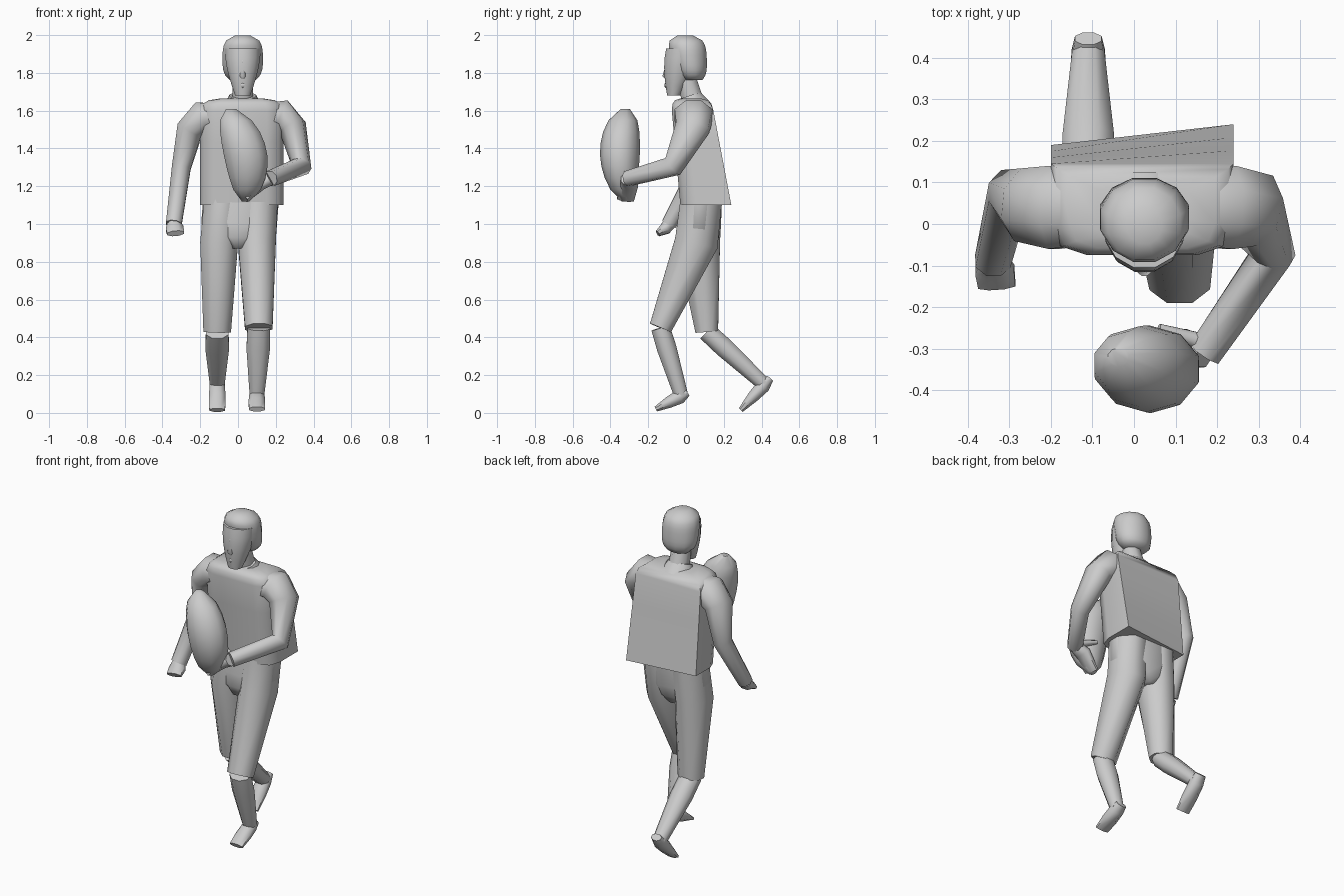
import bpy
import bmesh
from math import sin, cos, pi, tau, radians
from mathutils import Vector

default = bpy.data.objects.get("Cube")
if default:
    bpy.data.objects.remove(default, do_unlink=True)

parts = []


def skin(name, rings):
    """Bridge equal-sized rings of points into a closed surface."""
    bm = bmesh.new()
    loops = [[bm.verts.new(point) for point in ring] for ring in rings]
    count = len(loops[0])
    for low, high in zip(loops, loops[1:]):
        for i in range(count):
            j = (i + 1) % count
            bm.faces.new((low[i], low[j], high[j], high[i]))
    bm.faces.new(loops[0])
    bm.faces.new(loops[-1])
    bmesh.ops.recalc_face_normals(bm, faces=bm.faces)
    mesh = bpy.data.meshes.new(name)
    bm.to_mesh(mesh)
    bm.free()
    obj = bpy.data.objects.new(name, mesh)
    bpy.context.collection.objects.link(obj)
    parts.append(obj)


def oval(centre, side, up, sides):
    """Polygon whose flat sides touch the given half sizes."""
    angles = [tau * (i + 0.5) / sides for i in range(sides)]
    return [centre + (side * cos(a) + up * sin(a)) / cos(pi / sides) for a in angles]


def level_oval(x, y, z, width, depth, sides=12):
    return oval(Vector((x, y, z)), Vector((width, 0, 0)), Vector((0, depth, 0)), sides)


def tube(name, path, widths, depths, ref=(1, 0, 0), sides=8):
    """Ovals square to a path; widths run along ref, depths across it."""
    path = [Vector(point) for point in path]
    steps = [(b - a).normalized() for a, b in zip(path, path[1:])]
    tangents = [(a + b).normalized() for a, b in zip(steps[:1] + steps, steps + steps[-1:])]
    side, last, rings = Vector(ref), tangents[0], []
    for point, tangent, width, depth in zip(path, tangents, widths, depths):
        side = last.rotation_difference(tangent) @ side
        side = (side - tangent * side.dot(tangent)).normalized()
        rings.append(oval(point, side * width, tangent.cross(side) * depth, sides))
        last = tangent
    skin(name, rings)


def spread(count, start=0.0, end=1.0):
    return [start + (end - start) * i / (count - 1) for i in range(count)]


# Jersey: flat back with sharp corners, chamfered front, rounded shoulders
OUTLINE = [(-1, 1), (-1, -.3), (-.9, -.8), (-.6, -1), (.6, -1), (.9, -.8), (1, -.3), (1, 1)]


def jersey_ring(t, shrink):
    front = -.03 - .045 * t
    ring = []
    for u, v in OUTLINE:
        back = .215 - .07 * t + .025 * u * (1 - t)
        middle, half = (front + back) / 2, (back - front) / 2
        ring.append((.02 + .22 * shrink * u, middle + half * shrink * v, 1.1 + t / 2))
    return ring


body = [jersey_ring(t, 1) for t in spread(4)]
skin("jersey", body + [jersey_ring(1.07, .94), jersey_ring(1.11, .8), jersey_ring(1.13, .5)])

# Neck and collar
HEAD_X = .025
tube("collar", [(HEAD_X, .04, 1.62), (HEAD_X, .02, 1.68)], (.1, .07), (.09, .06), sides=12)
tube("neck", [(HEAD_X, .05, 1.6), (HEAD_X, 0, 1.78)], (.06, .05), (.06, .05))


# Head: jaw widens upward, hair is a rounded block leaning back
def face_ring(t):
    swell = sin(t * pi / 2)
    return level_oval(HEAD_X, .055 * t - .065, 1.68 + .25 * t,
                      .04 + .055 * swell, .035 + .06 * swell)


def hair_ring(s):
    t = (s + 1) / 2
    dome = (1 - abs(s) ** 3) ** (1 / 3)
    return level_oval(HEAD_X, .04 - .045 * t, 1.75 + t / 4,
                      .107 * dome, (.075 + .035 * t) * dome)


skin("face", [face_ring(t) for t in spread(6)])
skin("hair", [hair_ring(s) for s in spread(10, -.9, .98)])
tube("nose", [(HEAD_X, -.095, 1.85), (HEAD_X, -.112, 1.785), (HEAD_X, -.095, 1.765)],
     (.01, .016, .01), (.01, .013, .01))
for name, z, half in (("brow", 1.86, .06), ("mouth", 1.735, .035)):
    ends = [(HEAD_X + half * k, .025 * abs(k) - .1, z) for k in (-1, 0, 1)]
    tube(name, ends, (.01, .015, .01), (.01, .015, .01), ref=(0, 0, 1))

# Trouser seat
tube("trouser_seat", [(.015, .08, 1.12), (.005, .07, .99), (0, .06, .92), (0, .06, .87)],
     (.2, .2, .14, .04), (.11, .115, .11, .09), sides=12)


# Legs in mid stride
def leg(side, hip, seat, knee, ankle, toe):
    hip, seat, knee, ankle, toe = map(Vector, (hip, seat, knee, ankle, toe))
    tube(side + "_trouser_leg", [hip, seat, knee], (.1, .1, .073), (.11, .115, .06))
    tube(side + "_shin", [knee, knee.lerp(ankle, .3), ankle], (.06, .062, .038), (.05, .052, .037))
    steps = [ankle.lerp(toe, t) for t in (-.25, .05, .5, 1)]
    tube(side + "_foot", steps, (.032, .04, .044, .042), (.02, .038, .03, .014))


leg("left", (.11, .08, 1.12), (.1, .055, .9), (.11, -.135, .45), (.1, -.025, .09), (.1, -.16, .02))
leg("right", (-.08, .08, 1.12), (-.1, .065, .9), (-.11, .11, .43), (-.11, .415, .15), (-.11, .29, .015))


# Arms: one hanging, one bent under the ball
def arm(side, joints, grip, grip_ref):
    tube(side + "_arm", joints, (.09, .1, .088, .055, .04), (.07, .085, .07, .05, .042), ref=(0, 1, 0))
    tube(side + "_hand", joints[-1:] + grip, (.035, .047, .045), (.035, .032, .016), ref=grip_ref)


arm("right", [(-.1, .04, 1.57), (-.19, .04, 1.565), (-.255, .045, 1.5), (-.3, .075, 1.3), (-.34, -.09, 1)],
    [(-.335, -.11, .975), (-.33, -.15, .95)], (1, 0, 0))
arm("left", [(.13, .04, 1.57), (.23, .04, 1.575), (.29, .035, 1.51), (.335, -.07, 1.305), (.17, -.31, 1.24)],
    [(.12, -.3, 1.21), (.04, -.32, 1.13)], (0, 1, 0))
tube("left_thumb", [(.15, -.28, 1.25), (.06, -.25, 1.28)], (.02, .01), (.02, .01), ref=(0, 0, 1))


# Ball: long oval bowed toward the right at the top
def ball_ring(s):
    girth = (1 - s * s) ** .5 * (1 + s / 10)
    return level_oval(.04 - .04 * (s + s * s), .03 * s * s - .35, 1.365 + s / 4,
                      .115 * girth, .1 * girth, sides=10)


skin("ball", [ball_ring(s) for s in spread(9, -.98, .98)])

# Smooth surfaces with crisp corners
bpy.ops.object.select_all(action="DESELECT")
for obj in parts:
    obj.select_set(True)
bpy.context.view_layer.objects.active = parts[0]
bpy.ops.object.shade_smooth_by_angle(angle=radians(60))
